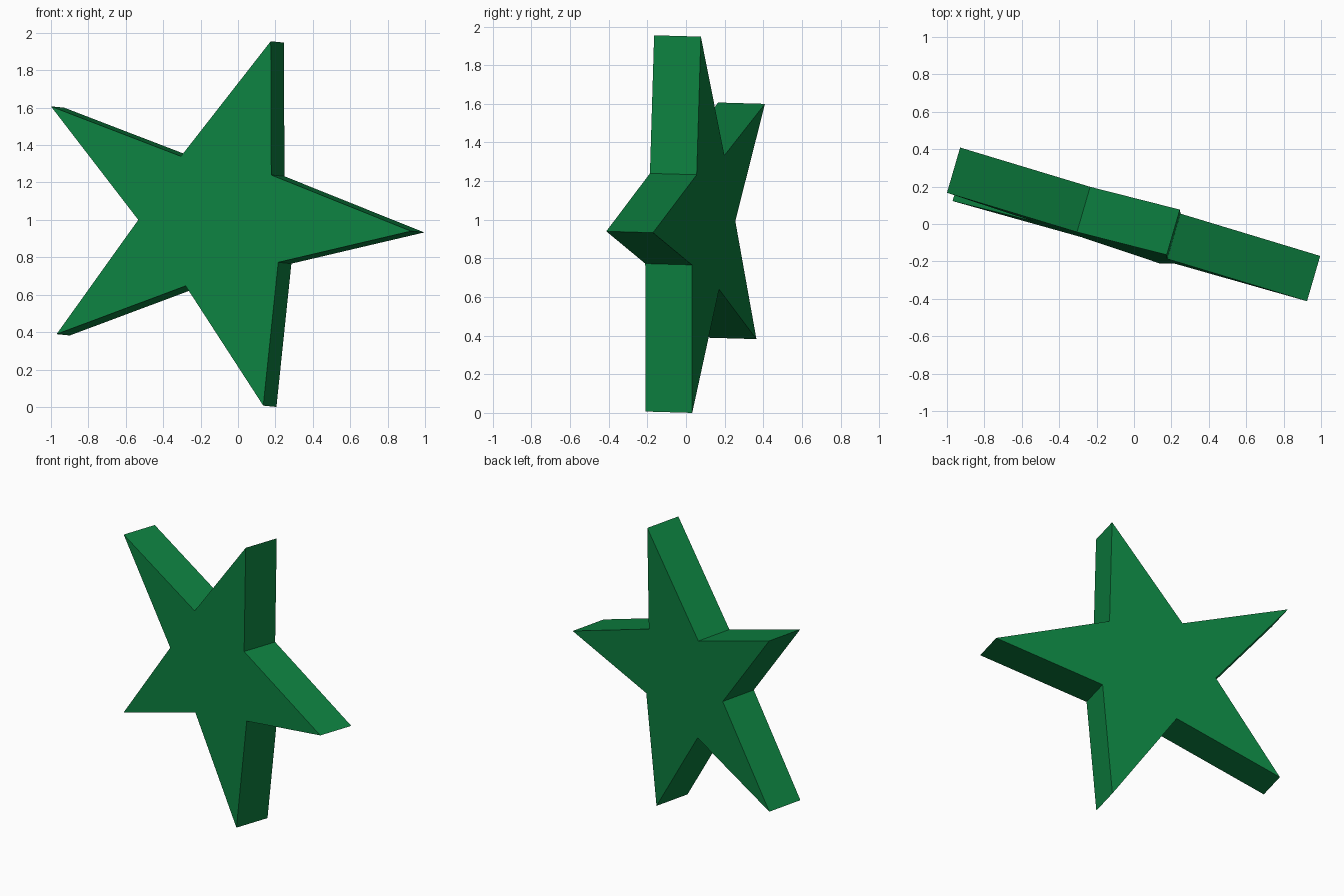
import bpy, bmesh
from mathutils import Vector

if "Cube" in bpy.data.objects:
    bpy.data.objects.remove(bpy.data.objects["Cube"])

# Front outline of the star as seen from the front (x, z), tips and notches alternating
outline = [(0.175, 1.96), (0.178, 1.245), (0.925, 0.945), (0.215, 0.778),
           (0.135, 0.012), (-0.28, 0.652), (-0.97, 0.394), (-0.533, 1.005),
           (-1.0, 1.612), (-0.305, 1.345)]


# The star's front face lies on a plane turned about z and slightly tilted
def front_y(x, z):
    return -0.171 - 0.291 * x + 0.029 * z


thickness = Vector((0.291, 1.0, -0.029)) * 0.242

# Extruded star
bm = bmesh.new()
face = bm.faces.new([bm.verts.new((x, front_y(x, z), z)) for x, z in outline])
ext = bmesh.ops.extrude_face_region(bm, geom=[face], use_keep_orig=True)
moved = [v for v in ext["geom"] if isinstance(v, bmesh.types.BMVert)]
bmesh.ops.translate(bm, verts=moved, vec=thickness)
bmesh.ops.recalc_face_normals(bm, faces=bm.faces[:])
low = min(v.co.z for v in bm.verts)
bmesh.ops.translate(bm, verts=bm.verts[:], vec=(0, 0, -low))

mesh = bpy.data.meshes.new("star")
bm.to_mesh(mesh)
bm.free()
star = bpy.data.objects.new("star", mesh)
bpy.context.collection.objects.link(star)

# Green material
green = bpy.data.materials.new("green")
green.diffuse_color = (0.004, 0.22, 0.052, 1)
green.use_nodes = True
green.node_tree.nodes["Principled BSDF"].inputs["Base Color"].default_value = green.diffuse_color
mesh.materials.append(green)
